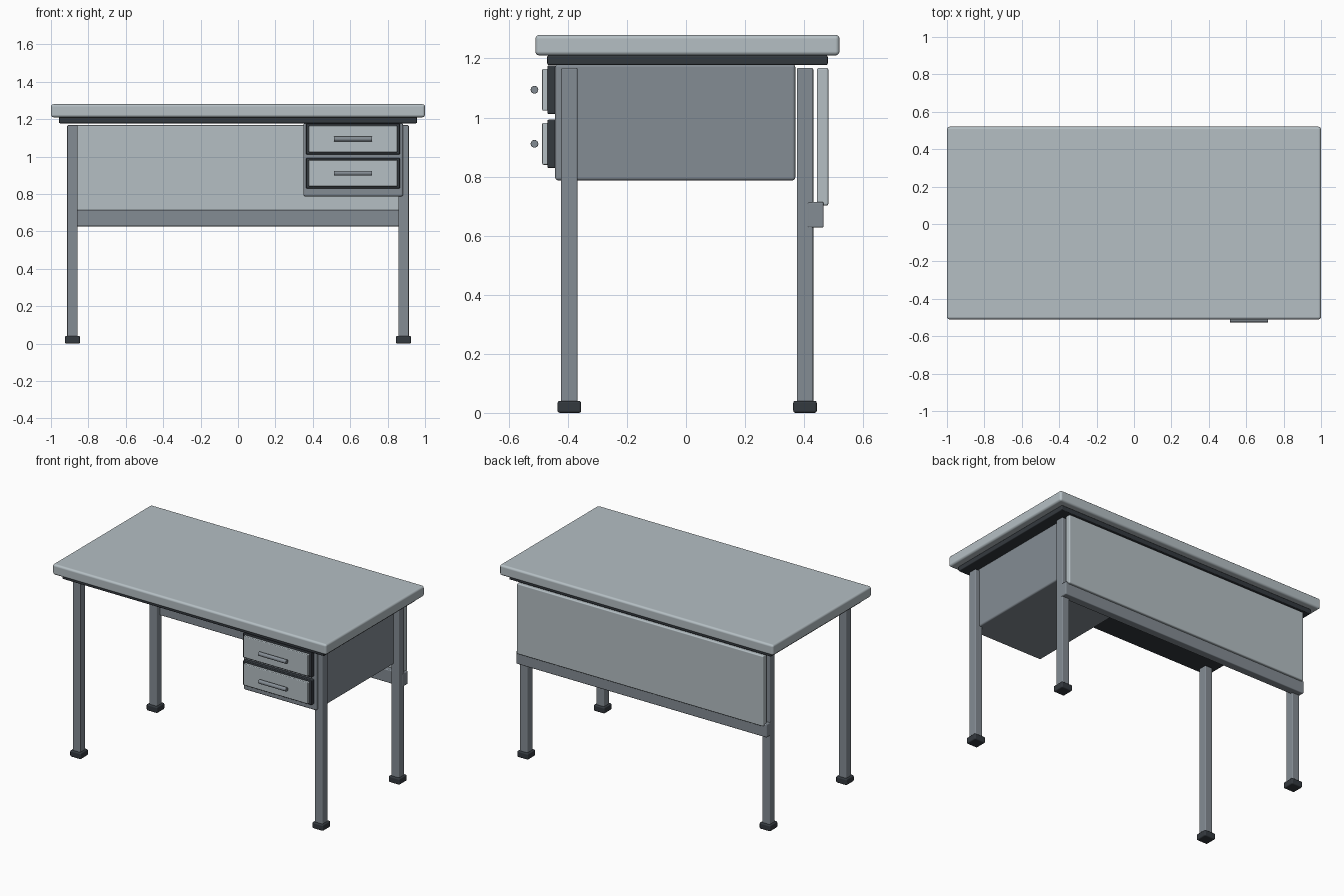
import bpy, bmesh
from mathutils import Matrix, Vector

if "Cube" in bpy.data.objects:
    bpy.data.objects.remove(bpy.data.objects["Cube"])


def material(name, rgb):
    m = bpy.data.materials.new(name)
    m.diffuse_color = (*rgb, 1)
    m.use_nodes = True
    m.node_tree.nodes["Principled BSDF"].inputs["Base Color"].default_value = m.diffuse_color
    return m


LIGHT = material("pale grey", (0.46, 0.52, 0.55))
MID = material("steel grey", (0.23, 0.262, 0.294))
DARK = material("charcoal", (0.034, 0.041, 0.049))


def finish(name, bm, mat, bevel, segments=3):
    mesh = bpy.data.meshes.new(name)
    bm.to_mesh(mesh)
    bm.free()
    mesh.materials.append(mat)
    for p in mesh.polygons:
        p.use_smooth = True
    ob = bpy.data.objects.new(name, mesh)
    bpy.context.collection.objects.link(ob)
    mod = ob.modifiers.new("rounded edges", 'BEVEL')
    mod.width = bevel
    mod.segments = segments
    mod.limit_method = 'ANGLE'
    mod.angle_limit = 0.9
    mod.harden_normals = True
    return ob


def box(name, x, y, z, mat, bevel=0.006):
    """Rounded box given by its (min, max) range on each axis."""
    bm = bmesh.new()
    bmesh.ops.create_cube(bm, size=1)
    size = Vector((x[1] - x[0], y[1] - y[0], z[1] - z[0]))
    mid = Vector((x[0] + x[1], y[0] + y[1], z[0] + z[1])) / 2
    for v in bm.verts:
        v.co = v.co * size + mid
    return finish(name, bm, mat, bevel)


# Table top and the recessed slab under it
box("table_top", (-1, 1), (-0.51, 0.52), (1.21, 1.28), LIGHT, 0.014)
box("under_top_slab", (-0.957, 0.957), (-0.47, 0.48), (1.178, 1.21), DARK, 0.005)

# Four square legs with rubber feet
for sx, side in ((-1, "left"), (1, "right")):
    for cy, end in ((-0.395, "front"), (0.403, "back")):
        cx = sx * 0.885
        box(f"{end}_{side}_leg", (cx - 0.028, cx + 0.028), (cy - 0.028, cy + 0.028),
            (0.005, 1.168), MID, 0.006)
        box(f"{end}_{side}_foot", (cx - 0.04, cx + 0.04), (cy - 0.04, cy + 0.04),
            (0, 0.041), DARK, 0.008)

# Back modesty panel and the rail below it
box("back_panel", (-0.9, 0.9), (0.443, 0.482), (0.702, 1.168), LIGHT, 0.007)
box("back_rail", (-0.915, 0.915), (0.411, 0.466), (0.627, 0.714), MID, 0.006)

# Drawer cabinet
box("drawer_cabinet", (0.35, 0.882), (-0.443, 0.37), (0.787, 1.18), MID, 0.01)

# Two drawers, each with a dark surround, a pale front and a bar handle
for cz, level in ((1.094, "upper"), (0.911, "lower")):
    box(f"{level}_drawer_surround", (0.364, 0.866), (-0.469, -0.44),
        (cz - 0.082, cz + 0.082), DARK, 0.005)
    box(f"{level}_drawer_front", (0.378, 0.852), (-0.487, -0.465),
        (cz - 0.071, cz + 0.071), LIGHT, 0.005)
    bm = bmesh.new()
    bmesh.ops.create_cone(bm, cap_ends=True, segments=24, radius1=0.013,
                          radius2=0.013, depth=0.204,
                          matrix=Matrix.Translation((0.615, -0.513, cz))
                          @ Matrix.Rotation(1.5707963, 4, 'Y'))
    finish(f"{level}_drawer_handle", bm, MID, 0.002, 2)
